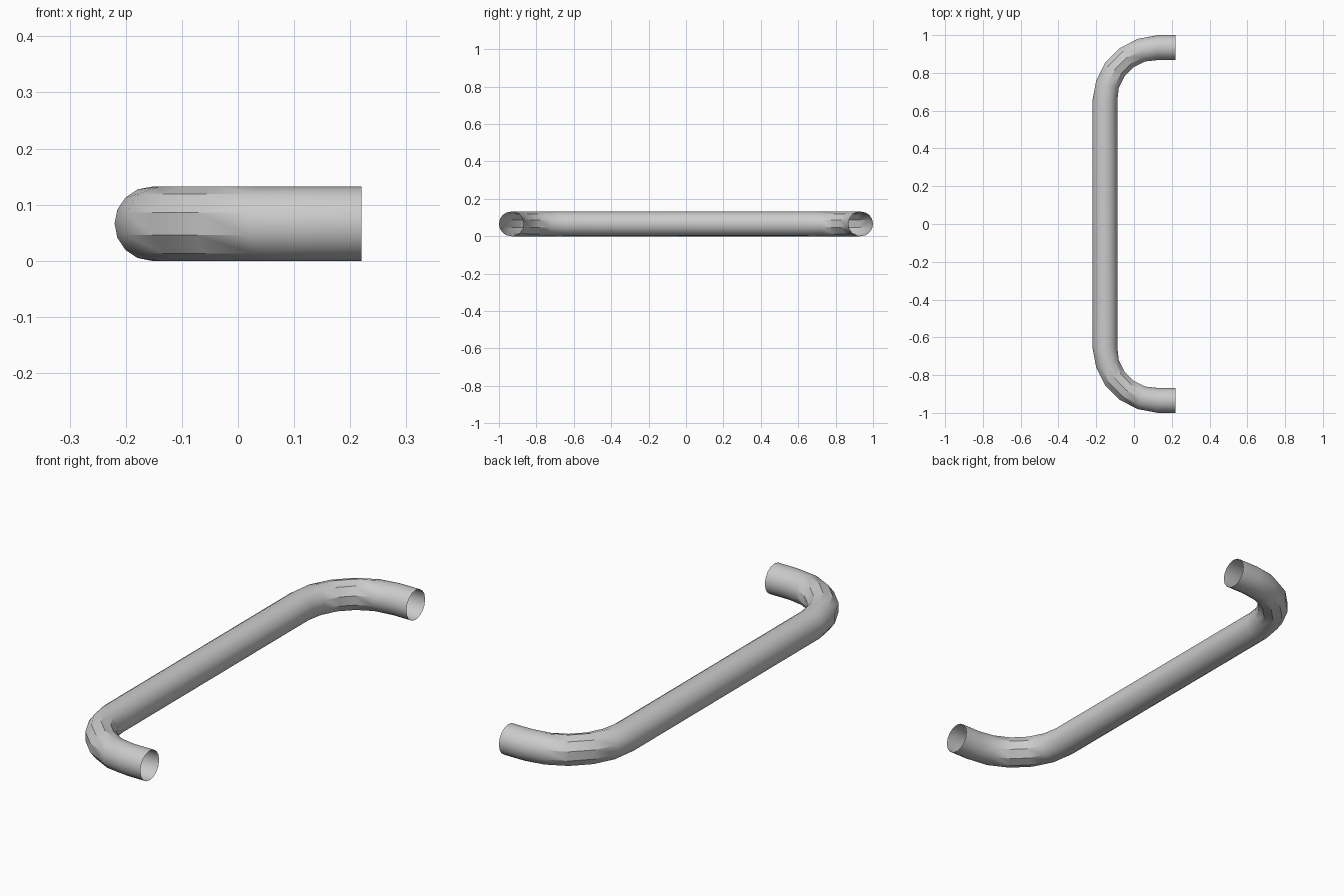
import bpy, bmesh
from math import sin, cos, pi, radians

if "Cube" in bpy.data.objects:
    bpy.data.objects.remove(bpy.data.objects["Cube"])

R = 0.066            # tube radius
BEND = 0.28          # centreline bend radius
CX, CY = 0.126, 0.654  # bend centre
END_X = 0.22

# Stations along half the path: centre x, centre y, outward direction, sides
half = []
for deg in (0, 18, 36, 54, 72, 90):
    t = radians(deg)
    nx, ny = -cos(t), sin(t)
    sides = 16 if deg in (0, 90) else 10
    half.append((CX + BEND * nx, CY + BEND * ny, nx, ny, sides))
half.append((END_X, CY + BEND, 0, 1, 16))
mirrored = [(x, -y, nx, -ny, s) for x, y, nx, ny, s in reversed(half)]
path = mirrored + half

bm = bmesh.new()


def ring(x, y, nx, ny, sides):
    verts = []
    for i in range(sides):
        a = pi / 2 + 2 * pi * i / sides
        o = R * cos(a)
        verts.append(bm.verts.new((x + nx * o, y + ny * o, R + R * sin(a))))
    return verts


def join(a, b):
    """Skin two rings, which may have different side counts."""
    na, nb = len(a), len(b)
    if na == nb:
        for i in range(na):
            j = (i + 1) % na
            bm.faces.new((a[i], a[j], b[j], b[i]))
        return
    i = j = 0
    while i < na or j < nb:
        if j >= nb or (i < na and (i + 0.5) / na <= (j + 0.5) / nb):
            bm.faces.new((a[i % na], a[(i + 1) % na], b[j % nb]))
            i += 1
        else:
            bm.faces.new((a[i % na], b[(j + 1) % nb], b[j % nb]))
            j += 1


# Open-ended bent tube
rings = [ring(*p) for p in path]
for a, b in zip(rings, rings[1:]):
    join(a, b)
bm.normal_update()
# Face the surface outward
f = max(bm.faces, key=lambda q: q.calc_center_median().z)
if f.normal.z < 0:
    bmesh.ops.reverse_faces(bm, faces=bm.faces[:])

mesh = bpy.data.meshes.new("pull_handle")
bm.to_mesh(mesh)
bm.free()
handle = bpy.data.objects.new("pull_handle", mesh)
bpy.context.collection.objects.link(handle)
bpy.context.view_layer.objects.active = handle
handle.select_set(True)
bpy.ops.object.shade_smooth_by_angle(angle=radians(30))
